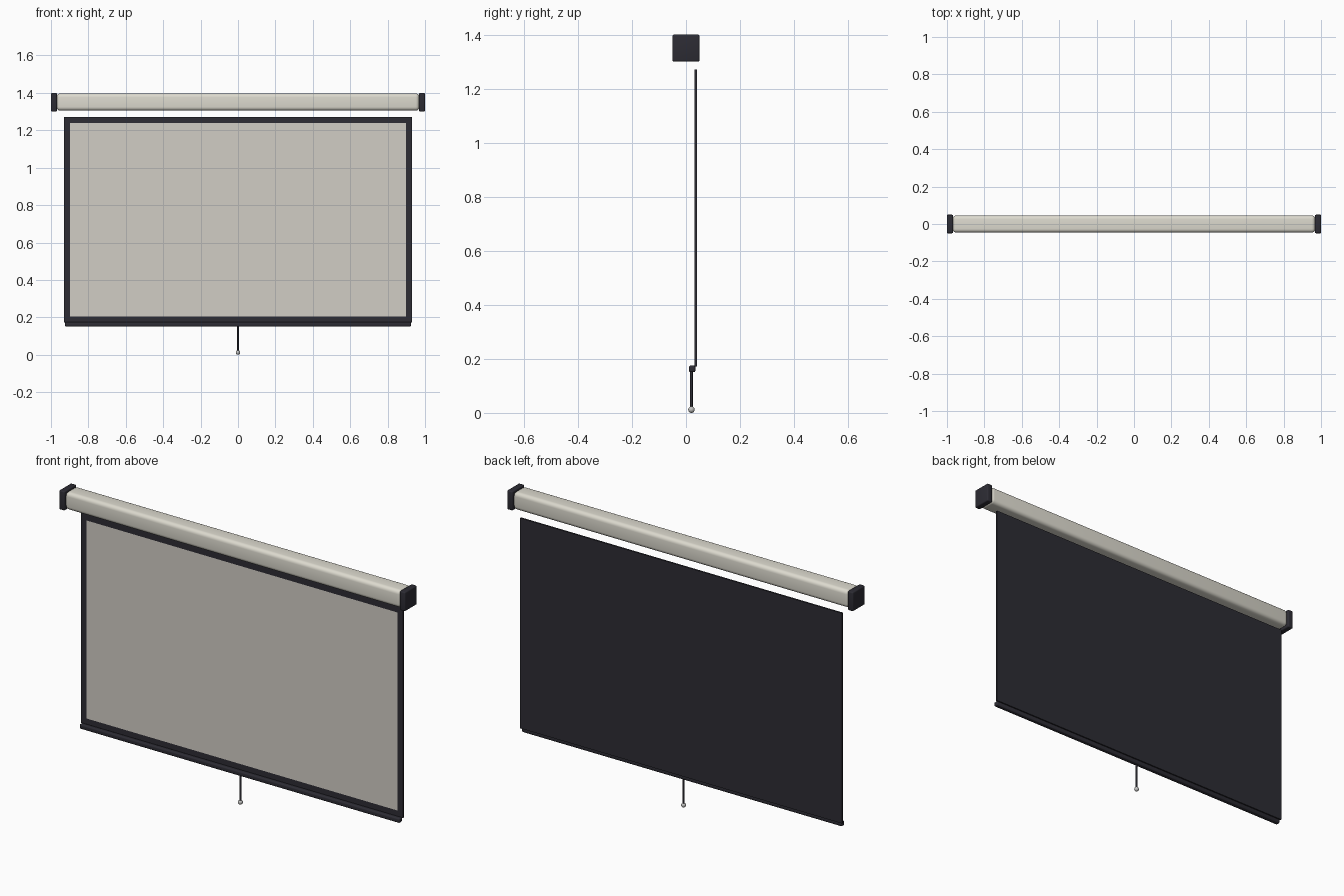
import bpy
import bmesh
from math import radians

cube = bpy.data.objects.get("Cube")
if cube:
    bpy.data.objects.remove(cube, do_unlink=True)


def material(name, rgb):
    m = bpy.data.materials.new(name)
    m.use_nodes = True
    m.diffuse_color = (*rgb, 1)
    m.node_tree.nodes["Principled BSDF"].inputs["Base Color"].default_value = (*rgb, 1)
    return m


ivory = material("ivory_casing", (0.72, 0.70, 0.62))
fabric = material("screen_fabric", (0.64, 0.61, 0.56))
black = material("soft_black", (0.026, 0.025, 0.034))
steel = material("light_grey", (0.55, 0.55, 0.54))


def finish(obj, name, mat, angle=None):
    obj.name = name
    obj.data.materials.append(mat)
    if angle:
        bpy.ops.object.shade_smooth_by_angle(angle=radians(angle))
    return obj


def box(name, low, high, mat, bevel=0, segments=3):
    """Box between two corners, with optional rounded edges."""
    centre = [(a + b) / 2 for a, b in zip(low, high)]
    bpy.ops.mesh.primitive_cube_add(size=1, location=centre)
    obj = bpy.context.object
    obj.scale = [b - a for a, b in zip(low, high)]
    bpy.ops.object.transform_apply(location=False, rotation=False, scale=True)
    if bevel:
        bm = bmesh.new()
        bm.from_mesh(obj.data)
        bmesh.ops.bevel(bm, geom=bm.edges[:], offset=bevel, segments=segments,
                        profile=0.5, affect='EDGES')
        bm.to_mesh(obj.data)
        bm.free()
    return finish(obj, name, mat, 40 if bevel else None)


# Roller casing with its two square end caps
box("casing", (-0.97, -0.046, 1.305), (0.97, 0.046, 1.397), ivory, 0.02, 5)
for side, x in (("left", 0.984), ("right", -0.984)):
    box(side + "_end_cap", (x - 0.016, -0.05, 1.3), (x + 0.016, 0.05, 1.4), black, 0.006)

# Screen sheet: dark border and back, light inset front
screen = box("screen", (-0.93, 0.032, 0.172), (0.93, 0.041, 1.27), black)
screen.data.materials.append(fabric)
bm = bmesh.new()
bm.from_mesh(screen.data)
bm.normal_update()
front = [f for f in bm.faces if f.normal.y < -0.9]
bmesh.ops.inset_region(bm, faces=front, thickness=0.045)
for f in front:
    f.material_index = 1
bm.to_mesh(screen.data)
bm.free()

# Weighted bottom bar
box("bottom_bar", (-0.925, 0.011, 0.151), (0.925, 0.035, 0.175), black, 0.006)

# Pull cord and bead
bpy.ops.mesh.primitive_cylinder_add(vertices=12, radius=0.005, depth=0.14,
                                    location=(0, 0.02, 0.088))
finish(bpy.context.object, "pull_cord", black, 40)
bpy.ops.mesh.primitive_uv_sphere_add(segments=16, ring_count=10, radius=0.012,
                                     location=(0, 0.02, 0.012))
finish(bpy.context.object, "pull_bead", steel, 60)
